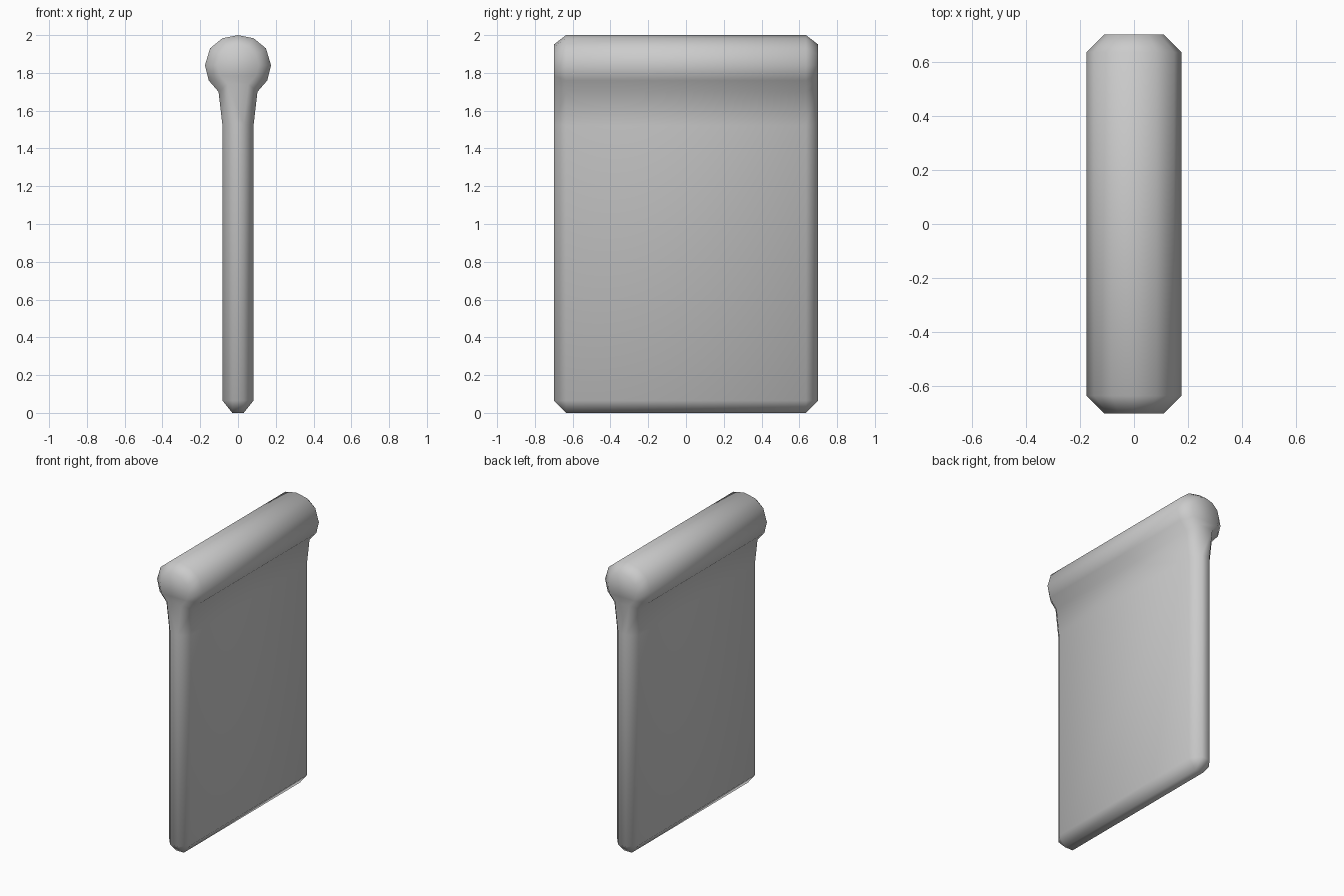
import bpy, bmesh

if "Cube" in bpy.data.objects:
    bpy.data.objects.remove(bpy.data.objects["Cube"])

# Half profile from foot to crown: outer (x, z), then inset end cap (x, z)
HALF = [
    ((0.03, 0.00), (0.03, 0.065)),
    ((0.082, 0.065), (0.03, 0.065)),
    ((0.082, 1.52), (0.03, 1.53)),
    ((0.103, 1.70), (0.055, 1.74)),
    ((0.155, 1.76), (0.095, 1.785)),
    ((0.175, 1.84), (0.11, 1.84)),
    ((0.148, 1.93), (0.095, 1.895)),
    ((0.083, 1.983), (0.055, 1.935)),
    ((0.00, 2.00), (0.00, 1.95)),
]


def closed_loop(which):
    right = [p[which] for p in HALF]
    return right + [(-x, z) for x, z in reversed(right[:-1])]


# Panel with rounded top roll, lofted through four sections along y
bm = bmesh.new()
rings = []
for y, which in ((-0.70, 1), (-0.635, 0), (0.635, 0), (0.70, 1)):
    rings.append([bm.verts.new((x, y, z)) for x, z in closed_loop(which)])
n = len(rings[0])
for a, b in zip(rings, rings[1:]):
    for i in range(n):
        j = (i + 1) % n
        bm.faces.new((a[i], a[j], b[j], b[i]))

# End caps as cross strips
for ring in (rings[0], rings[-1]):
    for i in range(1, n // 2):
        strip = [ring[i], ring[i + 1], ring[n - 2 - i], ring[n - 1 - i]]
        bm.faces.new(list(dict.fromkeys(strip)))

bmesh.ops.remove_doubles(bm, verts=bm.verts, dist=0.0005)
bmesh.ops.recalc_face_normals(bm, faces=bm.faces)
for f in bm.faces:
    f.smooth = True
mesh = bpy.data.meshes.new("panel_with_top_roll")
bm.to_mesh(mesh)
bm.free()
obj = bpy.data.objects.new("panel_with_top_roll", mesh)
bpy.context.collection.objects.link(obj)
